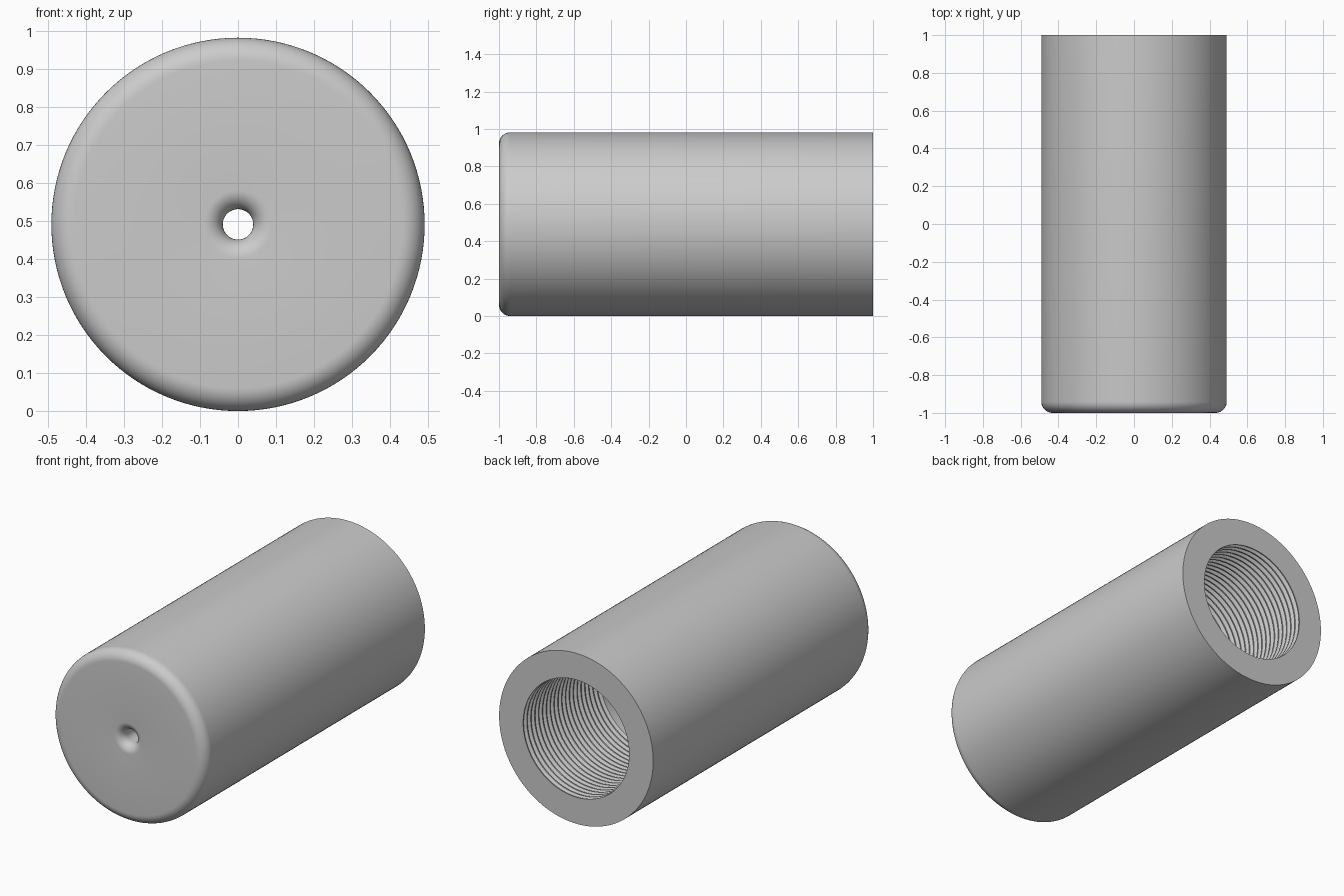
import bpy, bmesh, math
from mathutils import Vector, Matrix

cube = bpy.data.objects.get("Cube")
if cube:
    bpy.data.objects.remove(cube, do_unlink=True)

RADIUS, BORE, HOLE = 0.491, 0.338, 0.04
FRONT, BACK, FLOOR = -1.0, 1.0, -0.8
EDGE, LIP = 0.06, 0.05
PITCH, TURNS, THREAD = 0.035, 20, 0.02
SEGMENTS = 128


def arc(radius, y, size, start, end, steps=10):
    """Rounded corner as (radius, y) points."""
    points = []
    for i in range(steps + 1):
        a = math.radians(start + (end - start) * i / steps)
        points.append((radius + size * math.cos(a), y + size * math.sin(a)))
    return points


# Outside: lip of the small hole, front face, rounded edge, side wall
profile = arc(HOLE + LIP, FRONT + LIP, LIP, 180, 270)
profile += arc(RADIUS - EDGE, FRONT + EDGE, EDGE, 270, 360)
profile += [(RADIUS, BACK), (BORE, BACK)]

# Inside: threaded mouth, plain bore, floor
for turn in range(TURNS):
    y = BACK - turn * PITCH
    profile += [(BORE, y - PITCH * 0.15),
                (BORE + THREAD, y - PITCH * 0.5),
                (BORE + THREAD, y - PITCH * 0.6),
                (BORE, y - PITCH * 0.95)]
profile += [(BORE, FLOOR), (HOLE, FLOOR)]

# Revolve the closed profile around the long axis
bm = bmesh.new()
verts = [bm.verts.new((r, y, 0)) for r, y in profile]
edges = [bm.edges.new((a, b)) for a, b in zip(verts, verts[1:] + verts[:1])]
bmesh.ops.spin(bm, geom=verts + edges, cent=(0, 0, 0), axis=(0, 1, 0),
               angle=math.tau, steps=SEGMENTS, use_merge=False)
bmesh.ops.remove_doubles(bm, verts=bm.verts[:], dist=0.0001)
bmesh.ops.recalc_face_normals(bm, faces=bm.faces[:])
bmesh.ops.transform(bm, matrix=Matrix.Translation(Vector((0, 0, RADIUS))),
                    verts=bm.verts[:])
mesh = bpy.data.meshes.new("threaded_sleeve")
bm.to_mesh(mesh)
bm.free()

sleeve = bpy.data.objects.new("threaded_sleeve", mesh)
bpy.context.collection.objects.link(sleeve)

# Plain grey finish
grey = bpy.data.materials.new("light_grey")
grey.use_nodes = True
colour = (0.6, 0.6, 0.6, 1)
grey.diffuse_color = colour
grey.node_tree.nodes["Principled BSDF"].inputs["Base Color"].default_value = colour
mesh.materials.append(grey)

# Smooth curves, crisp rims and threads
bpy.ops.object.select_all(action="DESELECT")
sleeve.select_set(True)
bpy.context.view_layer.objects.active = sleeve
bpy.ops.object.shade_smooth_by_angle(angle=math.radians(30))
